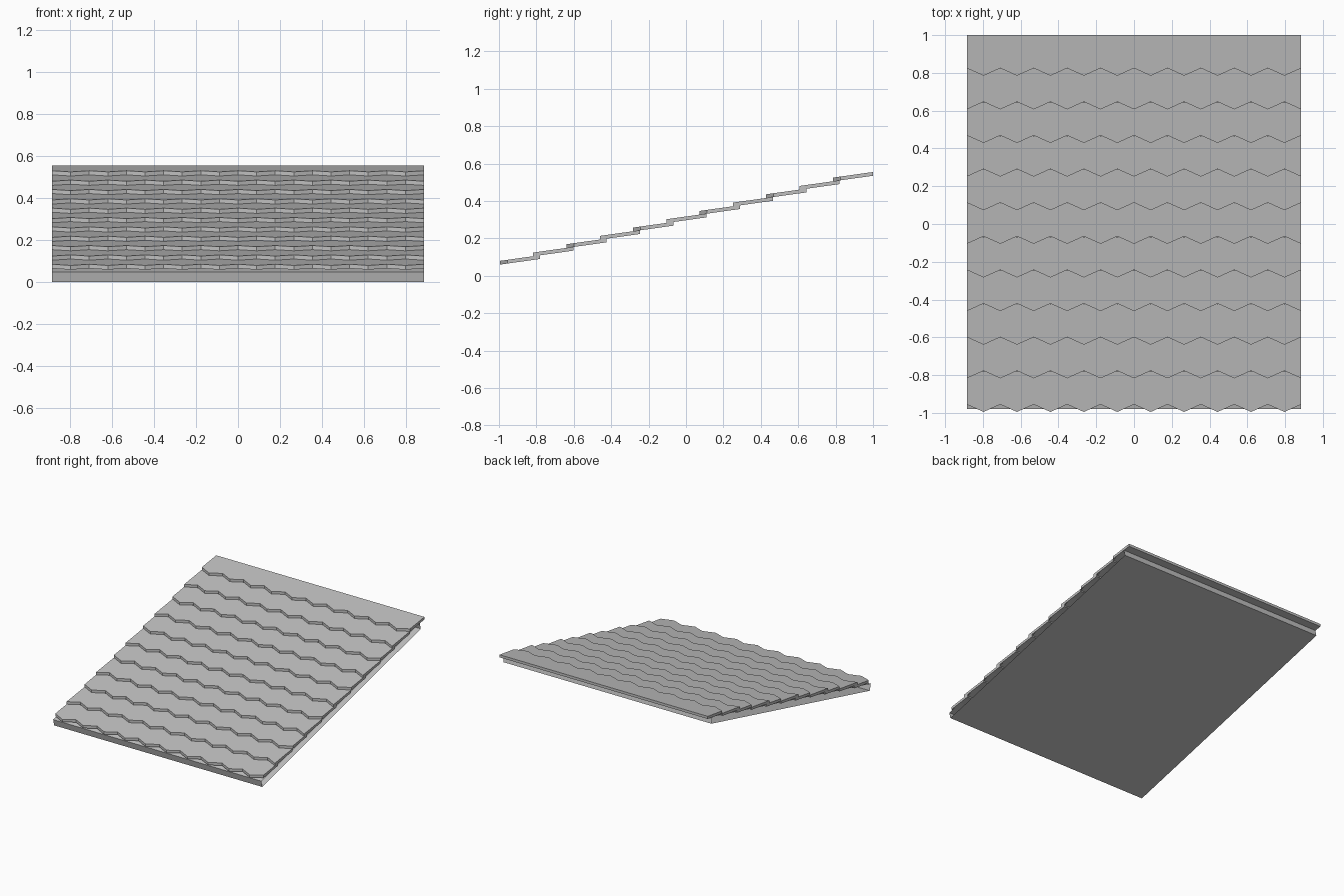
import bpy
import bmesh

cube = bpy.data.objects.get("Cube")
if cube:
    bpy.data.objects.remove(cube, do_unlink=True)

HALF_WIDTH = 0.885
ROWS = 11
ROW_STEP = 0.178      # run of one course
ROW_RISE = 0.0445     # rise of one course
TEETH = 10            # points along each course
THICK = 0.02
TILT = 0.14           # slope of a single course

grey = bpy.data.materials.new("slate_grey")
grey.use_nodes = True
colour = (0.53, 0.53, 0.53, 1)
grey.diffuse_color = colour
grey.node_tree.nodes["Principled BSDF"].inputs["Base Color"].default_value = colour


def finish(name, bm):
    bmesh.ops.recalc_face_normals(bm, faces=bm.faces)
    mesh = bpy.data.meshes.new(name)
    bm.to_mesh(mesh)
    bm.free()
    mesh.materials.append(grey)
    obj = bpy.data.objects.new(name, mesh)
    bpy.context.collection.objects.link(obj)
    return obj


def shingle_course(index):
    """One tilted course with a zigzag front edge, staggered by half a tooth."""
    back_y = -0.78 + index * ROW_STEP
    back_z = 0.09 + index * ROW_RISE
    bm = bmesh.new()
    sections = []
    for i in range(2 * TEETH + 1):
        x = -HALF_WIDTH + i * HALF_WIDTH / TEETH
        tip = (i + index) % 2 == 1
        length = 0.215 if tip else 0.175
        front_y, front_z = back_y - length, back_z - length * TILT
        sections.append([bm.verts.new(p) for p in (
            (x, front_y, front_z), (x, back_y, back_z),
            (x, back_y, back_z + THICK), (x, front_y, front_z + THICK))])
    for a, b in zip(sections, sections[1:]):
        for k in range(4):
            n = (k + 1) % 4
            bm.faces.new((a[k], a[n], b[n], b[k]))
    bm.faces.new(sections[0])
    bm.faces.new(sections[-1])
    # merge the coplanar strips of the top, underside and back
    bmesh.ops.recalc_face_normals(bm, faces=bm.faces)
    bmesh.ops.dissolve_limit(bm, angle_limit=0.01, verts=bm.verts, edges=bm.edges)
    return finish(f"shingle_course_{index + 1}", bm)


# Sloping deck under the shingles, open at the two sides
bm = bmesh.new()
profile = [(-0.968, 0.0), (0.955, 0.481), (0.943, 0.53), (-0.98, 0.049)]
left, right = [[bm.verts.new((x, y, z)) for y, z in profile]
               for x in (HALF_WIDTH, -HALF_WIDTH)]
for k in range(4):
    n = (k + 1) % 4
    bm.faces.new((left[k], left[n], right[n], right[k]))
finish("roof_deck", bm)

# Overlapping courses from eave to ridge
for row in range(ROWS):
    shingle_course(row)
